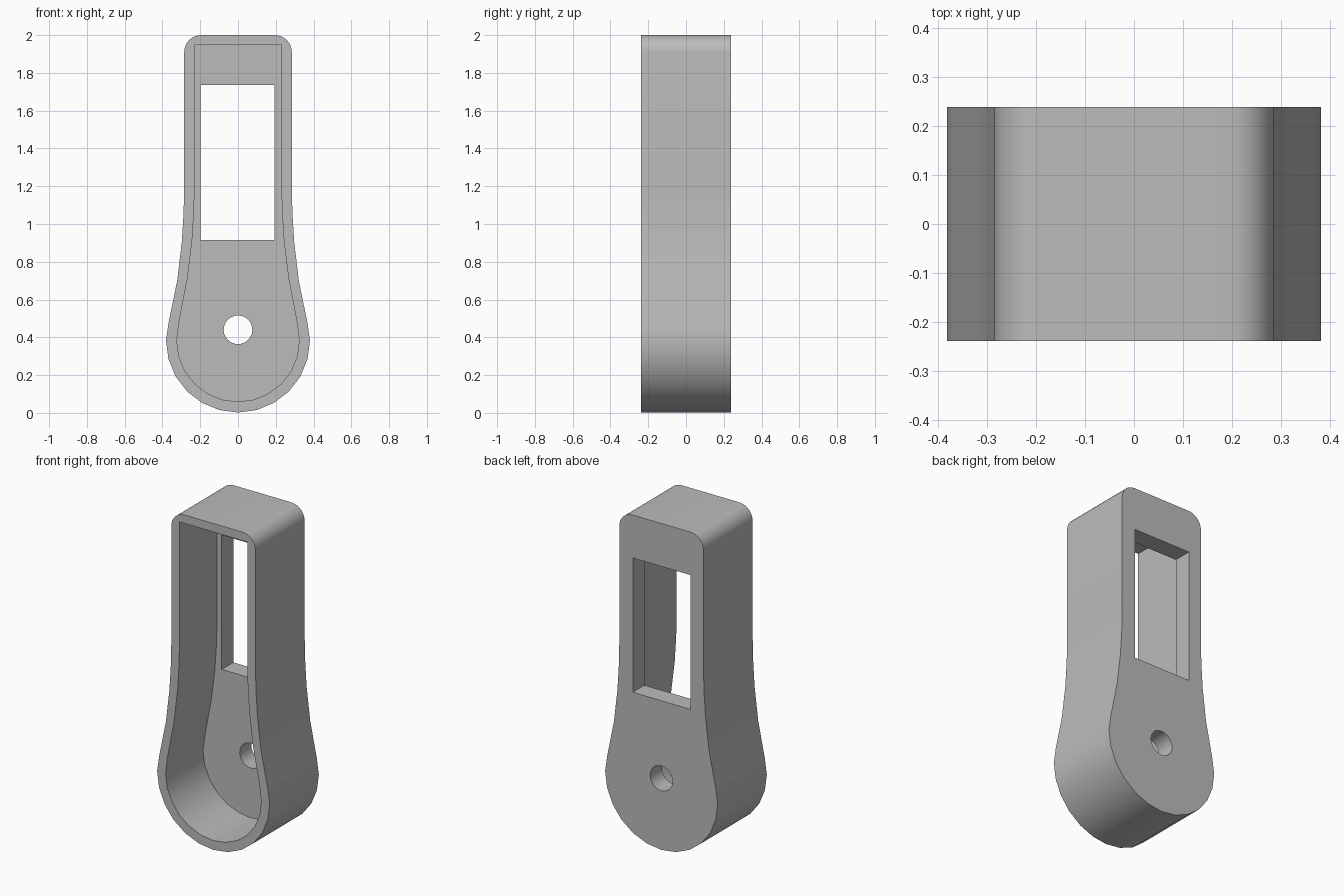
import bpy, bmesh, math

cube = bpy.data.objects.get("Cube")
if cube:
    bpy.data.objects.remove(cube, do_unlink=True)

HALF_DEPTH = 0.238
FLOOR_Y = 0.125      # inner face of the back wall

grey = bpy.data.materials.new("plain_grey")
grey.use_nodes = True
colour = (0.5, 0.5, 0.5, 1)
grey.diffuse_color = colour
grey.node_tree.nodes["Principled BSDF"].inputs["Base Color"].default_value = colour


def arc(cx, cz, r, start, end, steps):
    """Points on a circular arc, angles in degrees."""
    angles = [math.radians(start + (end - start) * i / steps) for i in range(steps + 1)]
    return [(cx + r * math.cos(a), cz + r * math.sin(a)) for a in angles]


def prism(name, outline, y0, y1):
    """Extrude an x-z outline from y0 to y1."""
    bm = bmesh.new()
    face = bm.faces.new([bm.verts.new((x, y0, z)) for x, z in outline])
    new = bmesh.ops.extrude_face_region(bm, geom=[face])["geom"]
    bmesh.ops.translate(bm, vec=(0, y1 - y0, 0),
                        verts=[v for v in new if isinstance(v, bmesh.types.BMVert)])
    bmesh.ops.recalc_face_normals(bm, faces=bm.faces)
    mesh = bpy.data.meshes.new(name)
    bm.to_mesh(mesh)
    bm.free()
    mesh.materials.append(grey)
    obj = bpy.data.objects.new(name, mesh)
    bpy.context.collection.objects.link(obj)
    return obj


def paddle(radius, side, top):
    """Round bottom, flared sides and a mirrored top."""
    right = side + top
    left = [(-x, z) for x, z in reversed(right)]
    return arc(0, 0.383, radius, 180, 360, 12) + right + left


# Outer body with rounded top corners
outer_side = [(0.367, 0.48), (0.322, 0.70), (0.298, 0.90), (0.288, 1.06), (0.285, 1.2)]
body = prism("housing", paddle(0.381, outer_side, arc(0.195, 1.91, 0.09, 0, 90, 8)),
             -HALF_DEPTH, HALF_DEPTH)

# Front cavity, rectangular window and round hole
inner_side = [(0.312, 0.48), (0.268, 0.71), (0.243, 0.91), (0.233, 1.07), (0.23, 1.2)]
window = [(-0.198, 0.915), (0.194, 0.915), (0.194, 1.737), (-0.198, 1.737)]
cutters = [
    prism("cavity_cutter", paddle(0.324, inner_side, [(0.23, 1.948)]), -0.5, FLOOR_Y),
    prism("window_cutter", window, 0, 0.5),
    prism("hole_cutter", arc(0, 0.44, 0.076, 0, 345, 23), 0, 0.5),
]

bpy.context.view_layer.objects.active = body
body.select_set(True)
for cutter in cutters:
    cutter.hide_render = True
    cut = body.modifiers.new(cutter.name, "BOOLEAN")
    cut.operation = "DIFFERENCE"
    cut.solver = "EXACT"
    cut.object = cutter
    bpy.ops.object.modifier_apply(modifier=cut.name)
    bpy.data.objects.remove(cutter, do_unlink=True)

bpy.ops.object.shade_smooth_by_angle(angle=math.radians(30))
